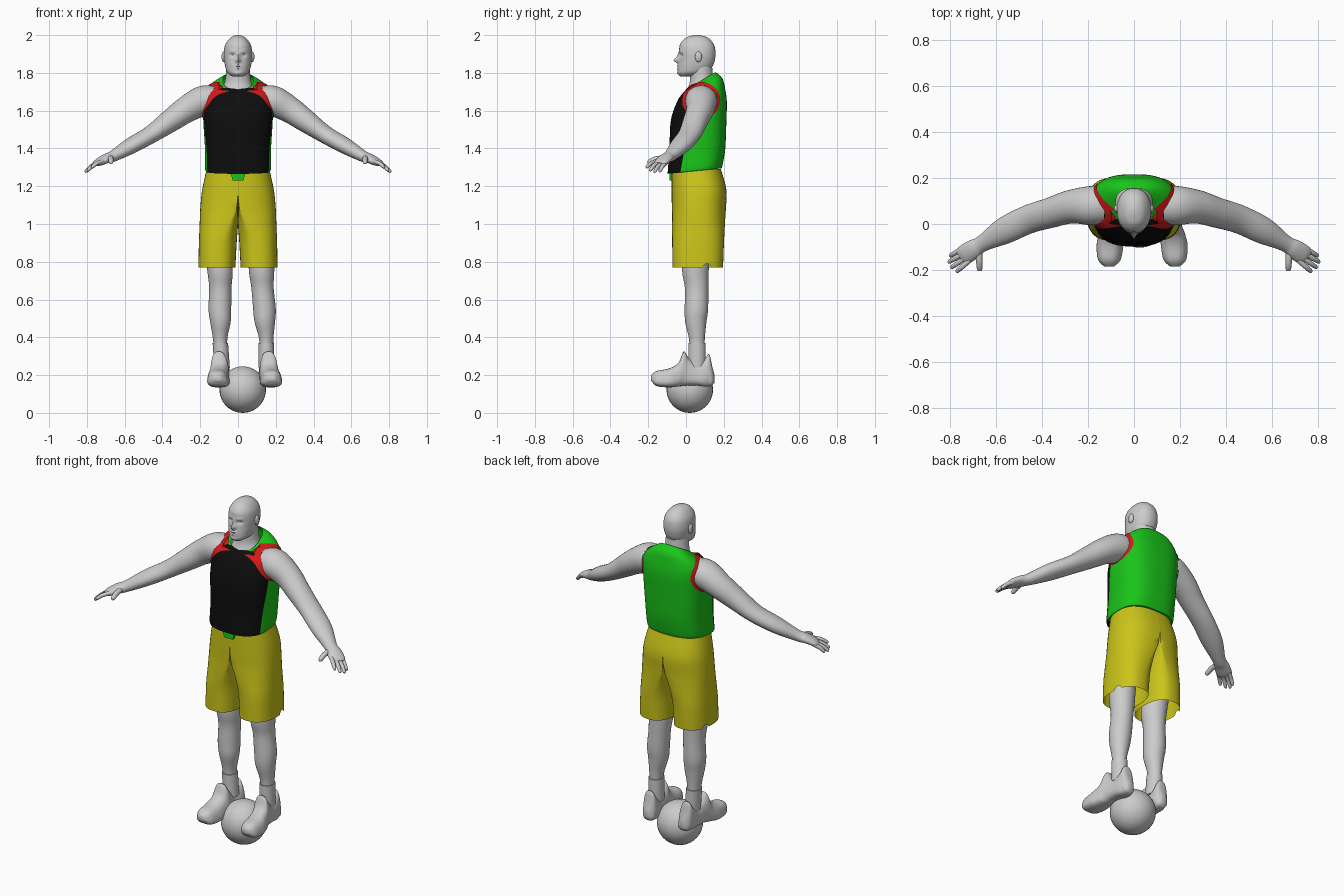
import bpy, bmesh, math
from mathutils import Vector
from mathutils.bvhtree import BVHTree

default_cube = bpy.data.objects.get("Cube")
if default_cube:
    bpy.data.objects.remove(default_cube, do_unlink=True)


def material(name, red, green, blue):
    mat = bpy.data.materials.new(name)
    mat.use_nodes = True
    mat.diffuse_color = (red, green, blue, 1)
    shader = mat.node_tree.nodes["Principled BSDF"]
    shader.inputs["Base Color"].default_value = (red, green, blue, 1)
    shader.inputs["Roughness"].default_value = 0.7
    return mat


GREY = material("pale grey", 0.6, 0.6, 0.6)
GREEN = material("bright green", 0.01, 0.56, 0.01)
BLACK = material("black", 0.004, 0.004, 0.004)
YELLOW = material("yellow", 0.6, 0.56, 0.01)
RED = material("red", 0.65, 0.01, 0.01)


def smooth_rows(rows, steps=5):
    """Catmull-Rom interpolation of the section parameters."""
    result = []
    for i in range(len(rows) - 1):
        before, after = rows[max(i - 1, 0)], rows[min(i + 2, len(rows) - 1)]
        for s in range(steps):
            t = s / steps
            result.append([
                b + t / 2 * (c - a + t * (2 * a - 5 * b + 4 * c - d + t * (3 * (b - c) + d - a)))
                for a, b, c, d in zip(before, rows[i], rows[i + 1], after)])
    return result + [list(rows[-1])]


def oval(center, side, up, power=2.0, count=32):
    """Superellipse section spanned by two half-axis vectors."""
    def soft(value):
        return math.copysign(abs(value) ** (2 / power), value)
    angles = [math.tau * i / count for i in range(count)]
    return [Vector(center) + Vector(side) * soft(math.cos(a)) + Vector(up) * soft(math.sin(a))
            for a in angles]


def skin_rings(rings, close_start=True, close_end=True):
    bm = bmesh.new()
    loops = [[bm.verts.new(p) for p in ring] for ring in rings]
    for low, high in zip(loops, loops[1:]):
        for i in range(len(low)):
            j = (i + 1) % len(low)
            bm.faces.new((low[i], low[j], high[j], high[i]))
    if close_start:
        bm.faces.new(loops[0][::-1])
    if close_end:
        bm.faces.new(loops[-1])
    bmesh.ops.recalc_face_normals(bm, faces=bm.faces[:])
    return bm


def finish(name, bm, *mats, angle=50):
    mesh = bpy.data.meshes.new(name)
    bm.to_mesh(mesh)
    bm.free()
    obj = bpy.data.objects.new(name, mesh)
    bpy.context.collection.objects.link(obj)
    for mat in mats:
        mesh.materials.append(mat)
    bpy.ops.object.select_all(action='DESELECT')
    obj.select_set(True)
    bpy.context.view_layer.objects.active = obj
    bpy.ops.object.shade_smooth_by_angle(angle=math.radians(angle))
    return obj


def add_mirror(obj):
    obj.modifiers.new("mirror", 'MIRROR').merge_threshold = 0.0005


def upright(rows, power=2.0, count=32):
    """Horizontal sections from rows of x, y, z, half width, half depth, tilt."""
    return [oval((x, y, z), (w, 0, 0), (0, d, d * tilt), power, count)
            for x, y, z, w, d, tilt in smooth_rows(rows)]


def limb_rings(rows, count=24):
    """Sections square to a path, from rows of x, y, z, half width, half height."""
    rows = smooth_rows(rows)
    points = [Vector(r[:3]) for r in rows]
    rings = []
    for i, row in enumerate(rows):
        along = (points[min(i + 1, len(rows) - 1)] - points[max(i - 1, 0)]).normalized()
        side = along.cross((0, 0, 1)).normalized()
        rings.append(oval(points[i], side * row[3], side.cross(along) * row[4], count=count))
    return rings


def ellipsoid(name, center, radii, mat):
    bm = bmesh.new()
    bmesh.ops.create_uvsphere(bm, u_segments=32, v_segments=20, radius=1)
    for v in bm.verts:
        v.co = Vector(a * b + c for a, b, c in zip(v.co, radii, center))
    return finish(name, bm, mat)


# Ball
ellipsoid("ball", (0.025, 0.02, 0.123), (0.123, 0.123, 0.123), GREY)

# Head with sculpted face
head = skin_rings(upright([
    (0, 0.01, 1.782, 0.03, 0.04, 0), (0, 0.03, 1.80, 0.055, 0.072, 0),
    (0, 0.048, 1.83, 0.067, 0.09, 0), (0, 0.058, 1.87, 0.074, 0.095, 0),
    (0, 0.06, 1.91, 0.075, 0.096, 0), (0, 0.058, 1.95, 0.067, 0.09, 0),
    (0, 0.058, 1.985, 0.042, 0.06, 0), (0, 0.058, 2.0, 0.012, 0.018, 0)], 2.2, 64))
features = [  # x, z, width, height, push
    (0, 1.867, 0.011, 0.013, -0.03), (0, 1.89, 0.008, 0.015, -0.01),
    (0.03, 1.894, 0.014, 0.009, 0.012), (0.028, 1.913, 0.02, 0.007, -0.006),
    (0, 1.838, 0.02, 0.005, -0.008), (0, 1.822, 0.018, 0.005, -0.007),
    (0, 1.797, 0.022, 0.01, -0.006)]
for v in head.verts:
    if v.co.y < 0.03:
        v.co.y += sum(push * math.exp(-((abs(v.co.x) - x) / w) ** 2 - ((v.co.z - z) / h) ** 2)
                      for x, z, w, h, push in features)
finish("head", head, GREY)
add_mirror(ellipsoid("ear", (0.076, 0.066, 1.885), (0.011, 0.018, 0.028), GREY))

# Neck
finish("neck", skin_rings(upright([
    (0, 0.085, 1.66, 0.1, 0.085, 0), (0, 0.08, 1.715, 0.084, 0.079, 0.2),
    (0, 0.082, 1.765, 0.067, 0.062, 0.2), (0, 0.078, 1.84, 0.062, 0.06, 0)])), GREY)

# Sleeveless shirt: green with a black front panel
shirt = skin_rings(upright([
    (0, 0.045, 1.28, 0.17, 0.143, 0.1), (0, 0.049, 1.30, 0.175, 0.145, 0.1),
    (0, 0.06, 1.40, 0.175, 0.148, 0), (0, 0.067, 1.55, 0.184, 0.147, 0),
    (0, 0.085, 1.65, 0.184, 0.131, 0), (0, 0.091, 1.70, 0.175, 0.116, 0.15),
    (0, 0.092, 1.737, 0.135, 0.1, 0.35), (0, 0.082, 1.76, 0.08, 0.073, 0.6)], 2.7, 64),
    close_end=False)
panel_planes = [((0, -0.03, 1.27), Vector((0, 1, -0.17))), ((0, 0, 1.72), Vector((0, 0, 1)))]
for point, normal in panel_planes:
    bmesh.ops.bisect_plane(shirt, geom=shirt.verts[:] + shirt.edges[:] + shirt.faces[:],
                           plane_co=point, plane_no=normal)
for face in shirt.faces:
    middle = face.calc_center_median()
    face.material_index = int(all((middle - Vector(p)).dot(n) < 0 for p, n in panel_planes))
surface = BVHTree.FromBMesh(shirt)
finish("shirt", shirt, GREEN, BLACK)

# Red armhole trim laid on the shirt
trim = []
for radius in (0.08, 0.09, 0.1):
    loop = []
    for outline in oval((0.5, 0.08, 1.655), (0, radius, 0), (0, 0, radius * 0.95), count=48):
        hit, normal, _, _ = surface.ray_cast(outline, Vector((-1, 0, 0)))
        loop.append(hit + Vector((0.004, 0, 0)) + normal * 0.002 if hit
                    else Vector((0.1, outline.y, outline.z)))
    trim.append(loop)
add_mirror(finish("armhole_trim", skin_rings(trim, False, False), RED))

# Shorts: one half with a leg that merges into the waist
shorts_rows = [  # z, y, half depth, half width, leg centre, inner gap
    (0.77, 0.062, 0.134, 0.21, 0.105, 0.014), (0.90, 0.064, 0.137, 0.207, 0.095, 0.007),
    (1.0, 0.066, 0.14, 0.203, 0.05, 0.0), (1.08, 0.068, 0.143, 0.2, 0.01, 0.0),
    (1.18, 0.069, 0.145, 0.19, 0.0, 0.0), (1.29, 0.055, 0.13, 0.166, 0.0, 0.0)]
shorts_rings = []
for z, y, depth, width, middle, gap in smooth_rows(shorts_rows):
    ring = []
    for p in oval((0, y, z), (1, 0, 0), (0, depth, 0), 2.4, 48):
        reach = width - middle if p.x > 0 else middle - gap
        ring.append(Vector((max(middle + reach * p.x, 0), p.y, z)))
    shorts_rings.append(ring)
shorts_rings[0][2].z += 0.025
shorts_rings[0][3].z += 0.02
add_mirror(finish("shorts", skin_rings(shorts_rings, close_start=False), YELLOW))

# Waist tab
tab = bmesh.new()
bmesh.ops.create_cube(tab, size=1)
for v in tab.verts:
    taper = 0.08 if v.co.z > 0 else 0.055
    v.co = Vector((v.co.x * taper, -0.078 + v.co.y * 0.02, 1.25 + v.co.z * 0.04))
finish("waist_tab", tab, GREEN, angle=20)

# Arms with hands
arm_rows = [
    (0.13, 0.08, 1.655, 0.08, 0.075), (0.19, 0.08, 1.65, 0.085, 0.08),
    (0.275, 0.075, 1.605, 0.073, 0.07), (0.36, 0.05, 1.545, 0.066, 0.06),
    (0.46, 0.02, 1.475, 0.062, 0.047), (0.565, -0.03, 1.415, 0.058, 0.042),
    (0.66, -0.085, 1.36, 0.036, 0.03), (0.70, -0.11, 1.345, 0.042, 0.025),
    (0.74, -0.135, 1.325, 0.042, 0.018), (0.757, -0.146, 1.317, 0.028, 0.009)]
add_mirror(finish("arm", skin_rings(limb_rings(arm_rows, 32)), GREY))


def finger(name, base, tip, radius):
    base, tip = Vector(base), Vector(tip)
    knuckle = base.lerp(tip, 0.55) + Vector((0, 0, 0.006))
    path = [(base, 1), (knuckle, 0.95), (base.lerp(tip, 0.92), 0.75), (tip, 0.25)]
    rows = [(*p, radius * k, radius * k) for p, k in path]
    add_mirror(finish(name, skin_rings(limb_rings(rows, 12)), GREY))


first_base, last_base = Vector((0.715, -0.157, 1.333)), Vector((0.748, -0.108, 1.322))
finger_tips = {"index_finger": (0.775, -0.21, 1.30), "middle_finger": (0.798, -0.192, 1.283),
               "ring_finger": (0.81, -0.168, 1.276), "little_finger": (0.803, -0.14, 1.278)}
for i, (name, tip) in enumerate(finger_tips.items()):
    finger(name, first_base.lerp(last_base, i / 3), tip, 0.0115)
finger("thumb", (0.675, -0.115, 1.35), (0.672, -0.205, 1.325), 0.015)


# Legs, socks and shoes; the right side leans slightly towards the centre
def both_sides(name, rings, mat):
    finish("left_" + name, skin_rings(rings), mat)
    flipped = [[Vector((0.03 + (0.75 - p.z) * 0.07 - p.x, p.y, p.z)) for p in ring]
               for ring in rings]
    finish("right_" + name, skin_rings(flipped), mat)


both_sides("leg", upright([
    (0.125, 0.055, 0.9, 0.076, 0.076, 0), (0.125, 0.05, 0.75, 0.067, 0.07, 0),
    (0.13, 0.056, 0.66, 0.059, 0.062, 0), (0.14, 0.055, 0.55, 0.06, 0.062, 0),
    (0.142, 0.052, 0.48, 0.054, 0.056, 0), (0.15, 0.058, 0.38, 0.037, 0.041, 0),
    (0.15, 0.058, 0.24, 0.037, 0.041, 0)]), GREY)
both_sides("sock", upright([
    (0.15, 0.058, 0.37, 0.041, 0.046, 0), (0.15, 0.058, 0.24, 0.041, 0.046, 0)]), GREY)

shoe_rows = [  # y, sole height, top height, half width, centre x
    (-0.184, 0.17, 0.20, 0.025, 0.178), (-0.155, 0.142, 0.222, 0.056, 0.178),
    (-0.09, 0.135, 0.235, 0.066, 0.175), (-0.04, 0.14, 0.265, 0.06, 0.168),
    (-0.012, 0.142, 0.325, 0.055, 0.162), (0.015, 0.145, 0.29, 0.052, 0.158),
    (0.055, 0.145, 0.262, 0.05, 0.155), (0.095, 0.14, 0.28, 0.05, 0.152),
    (0.122, 0.14, 0.312, 0.045, 0.15), (0.138, 0.145, 0.25, 0.037, 0.15),
    (0.15, 0.16, 0.205, 0.018, 0.15)]
shoe = []
for y, sole, top, width, x in smooth_rows(shoe_rows):
    ring = oval((x, y, (sole + top) / 2), (width, 0, 0), (0, 0, (top - sole) / 2), 2.8)
    for p in ring:
        p.x = x + (p.x - x) * (1 - 0.3 * (p.z - sole) / (top - sole))
    shoe.append(ring)
both_sides("shoe", shoe, GREY)
